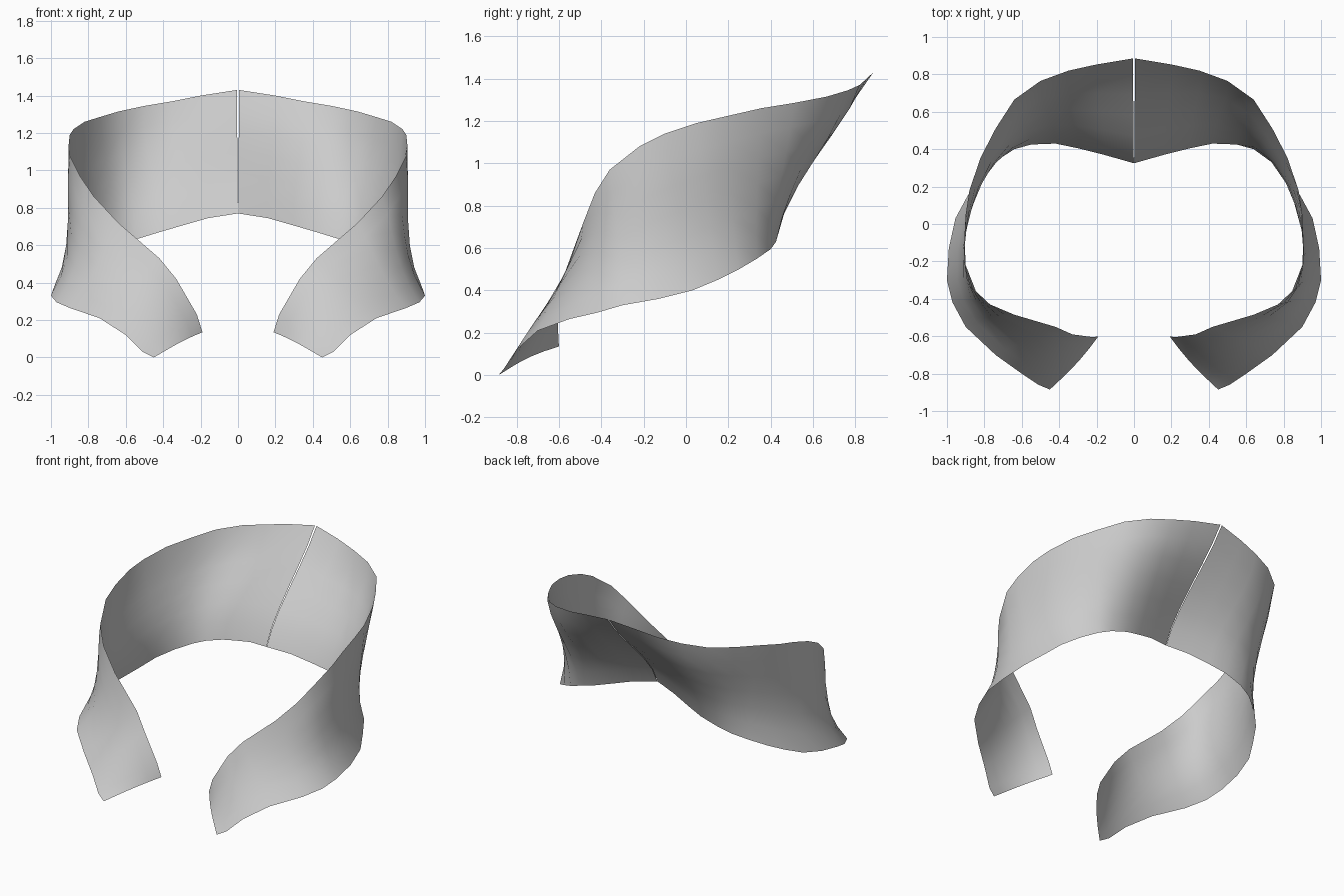
import bpy
from mathutils import Vector

# Collar ribs from back seam to front tip:
# upper edge xyz, lower edge xyz, outward bow of the upper and lower third
RIBS = [
    (.006, .885, 1.43, .001, .325, .77, .02, -.05),
    (.20, .853, 1.40, .16, .37, .745, .03, -.045),
    (.35, .82, 1.37, .30, .405, .705, .04, -.04),
    (.50, .765, 1.345, .42, .43, .67, .04, -.035),
    (.64, .665, 1.315, .55, .425, .63, .02, -.025),
    (.74, .51, 1.285, .64, .40, .595, .01, -.02),
    (.82, .355, 1.26, .74, .335, .55, 0, -.025),
    (.88, .18, 1.22, .83, .25, .50, 0, -.035),
    (.90, .05, 1.19, .89, .15, .45, 0, -.037),
    (.905, -.10, 1.14, .955, .03, .40, 0, -.04),
    (.90, -.22, 1.08, .99, -.13, .36, 0, -.042),
    (.845, -.36, .97, 1.0, -.30, .33, 0, -.04),
    (.77, -.43, .86, .97, -.42, .295, 0, -.035),
    (.64, -.485, .72, .90, -.55, .265, 0, -.025),
    (.42, -.55, .53, .74, -.70, .21, 0, -.005),
    (.33, -.59, .42, .60, -.80, .12, .005, .005),
    (.22, -.605, .23, .51, -.86, .03, .02, .01),
    (.19, -.60, .135, .45, -.885, 0, .03, .01),
]
STEPS = 6


def collar_half(name, side):
    verts, faces = [], []
    # Sweep each rib from upper to lower edge with its bow
    for rib in RIBS:
        upper, lower = Vector(rib[:3]), Vector(rib[3:6])
        mid = (upper + lower) / 2
        outward = Vector((mid.x, mid.y, 0)).normalized()
        for j in range(STEPS + 1):
            t = j / STEPS
            bow = 6.75 * t * (1 - t) * (rib[6] * (1 - t) + rib[7] * t)
            p = upper.lerp(lower, t) + outward * bow
            verts.append((max(p.x, .001) * side, p.y, p.z))
    # Skin neighbouring ribs
    n = STEPS + 1
    for i in range(len(RIBS) - 1):
        for j in range(STEPS):
            a = i * n + j
            quad = (a, a + 1, a + n + 1, a + n)
            faces.append(quad if side < 0 else quad[::-1])
    mesh = bpy.data.meshes.new(name)
    mesh.from_pydata(verts, [], faces)
    mesh.shade_smooth()
    obj = bpy.data.objects.new(name, mesh)
    bpy.context.collection.objects.link(obj)


# Two mirrored halves with a narrow seam at the back
collar_half("collar_half_left", -1)
collar_half("collar_half_right", 1)
